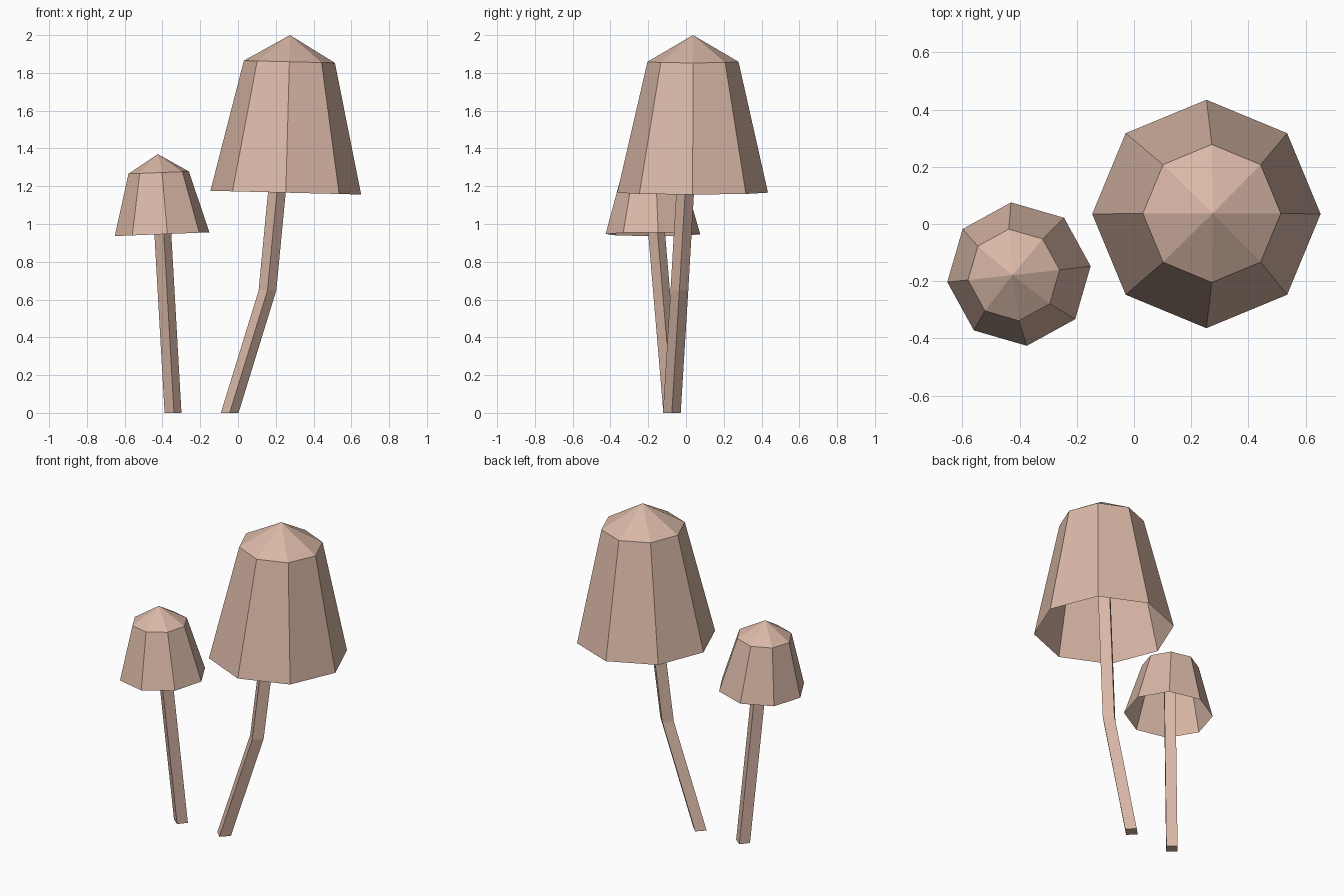
import bpy
import bmesh
import math

if "Cube" in bpy.data.objects:
    bpy.data.objects.remove(bpy.data.objects["Cube"])

skin = bpy.data.materials.new("pale brown")
skin.diffuse_color = (0.70, 0.48, 0.385, 1.0)
skin.use_nodes = True
skin.node_tree.nodes["Principled BSDF"].inputs["Base Color"].default_value = skin.diffuse_color


def ring(bm, centre, radius, sides, turn, tilt):
    """Add a regular ring of points, leaning along x by the given slope."""
    points = []
    for i in range(sides):
        a = math.radians(turn) + math.tau * i / sides
        dx, dy = radius * math.cos(a), radius * math.sin(a)
        points.append(bm.verts.new((centre[0] + dx, centre[1] + dy, centre[2] + tilt * dx)))
    return points


def bridge(bm, low, high):
    n = len(low)
    for i in range(n):
        j = (i + 1) % n
        bm.faces.new((low[i], low[j], high[j], high[i]))


def finish(bm, name):
    mesh = bpy.data.meshes.new(name)
    bm.to_mesh(mesh)
    bm.free()
    mesh.materials.append(skin)
    bpy.context.collection.objects.link(bpy.data.objects.new(name, mesh))


def cap(name, rim, rim_r, shoulder, shoulder_r, apex, turn, tilt):
    """Hollow eight-sided cap, open underneath."""
    bm = bmesh.new()
    low = ring(bm, rim, rim_r, 8, turn, tilt)
    high = ring(bm, shoulder, shoulder_r, 8, turn, tilt)
    bridge(bm, low, high)
    tip = bm.verts.new(apex)
    for i in range(8):
        bm.faces.new((high[i], high[(i + 1) % 8], tip))
    finish(bm, name)


def stem(name, path, radius, turn, tilts):
    """Four-sided stem following a few path points."""
    bm = bmesh.new()
    rings = [ring(bm, p, radius, 4, turn, t) for p, t in zip(path, tilts)]
    for low, high in zip(rings, rings[1:]):
        bridge(bm, low, high)
    bm.faces.new(rings[0][::-1])
    bm.faces.new(rings[-1])
    finish(bm, name)


# Large mushroom
cap("large_cap", (0.253, 0.035, 1.166), 0.399, (0.272, 0.037, 1.859), 0.241,
    (0.275, 0.037, 2.0), 0, -0.025)
stem("large_stem", [(-0.044, -0.075, 0), (0.156, -0.035, 0.648), (0.27, 0.035, 1.84)],
     0.047, 0, [0, 0.03, -0.025])

# Small mushroom
cap("small_cap", (-0.402, -0.175, 0.946), 0.252, (-0.42, -0.178, 1.272), 0.161,
    (-0.425, -0.179, 1.37), 6.3, 0.04)
stem("small_stem", [(-0.344, -0.075, 0), (-0.416, -0.182, 1.265)],
     0.045, 6.3, [0, 0.04])
